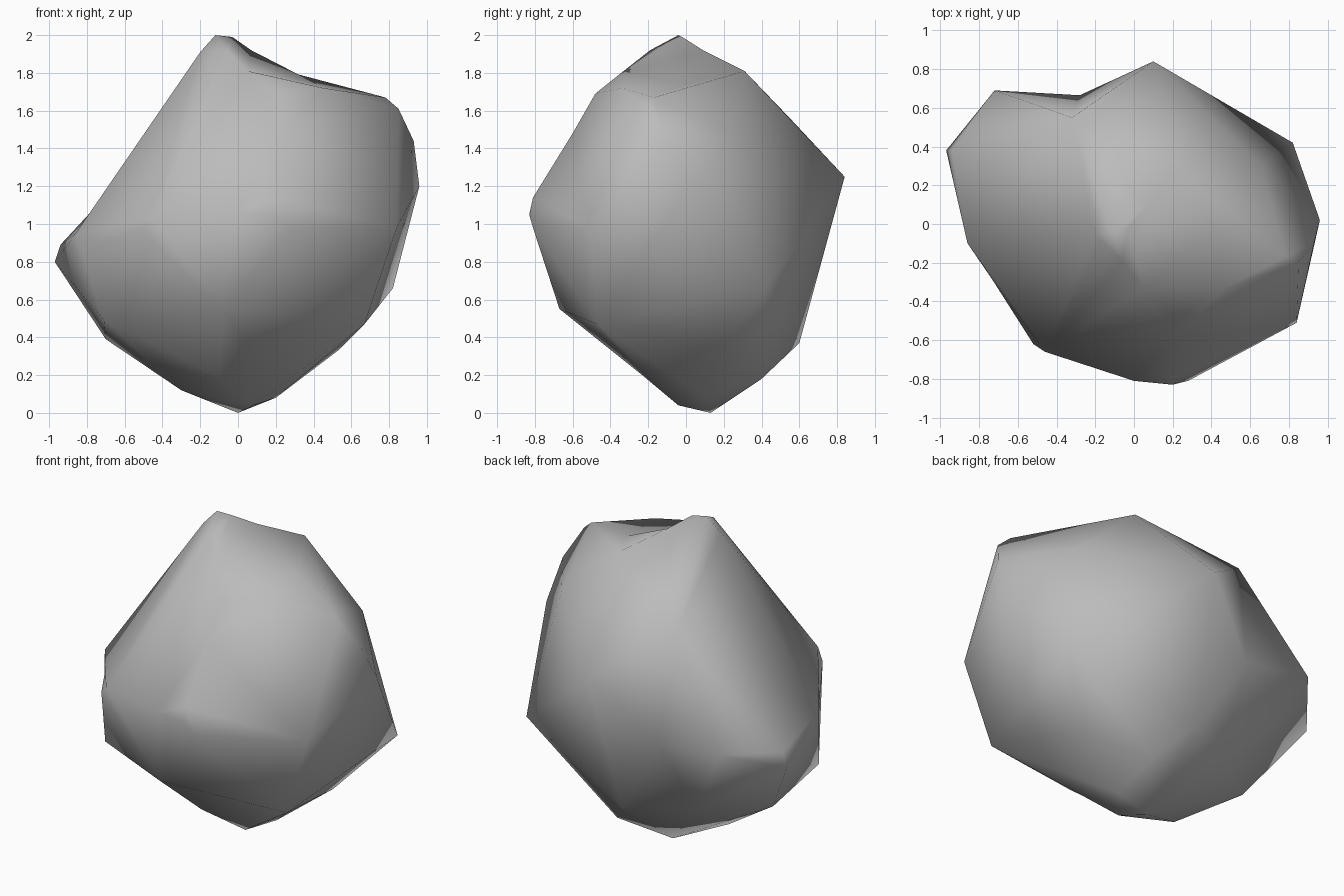
import bpy, bmesh
from mathutils import Vector

if "Cube" in bpy.data.objects:
    bpy.data.objects.remove(bpy.data.objects["Cube"])

# corner points of the boulder
points = [
    # summit and upper plateau
    (-.12, -.04, 2.0), (-.03, -.02, 1.99), (.07, .09, 1.92), (.25, .31, 1.81), (-.2, -.06, 1.91),
    (.78, -.17, 1.67), (.85, -.2, 1.61), (.42, -.02, 1.74), (.22, -.48, 1.69), (.66, .30, 1.45),
    (.05, -.33, 1.81), (-.06, -.19, 1.92), (.45, -.34, 1.72),
    # right side
    (.93, -.1, 1.44), (.96, .02, 1.2), (.82, .42, .66), (.84, -.51, .98), (.67, -.47, .47),
    # back
    (.1, .84, 1.25), (-.72, .69, .93), (-.32, .55, 1.56), (.03, .6, .37), (-.28, .665, .87),
    # left side
    (-.97, .38, .80), (-.94, .38, .89), (-.86, -.1, .95), (-.73, -.29, .9), (-.7, .13, .39),
    (-.71, -.31, .49),
    # front bumps
    (-.46, -.66, 1.03), (-.52, -.62, .97), (0, -.81, 1.06), (.2, -.83, 1.05), (.28, -.81, .98),
    (-.08, -.67, .55), (.2, -.6, 1.48), (.2, -.81, 1.14),
    # underside
    (0, .13, 0), (.08, -.04, .04), (.2, .1, .08), (.53, .19, .33), (.2, .4, .18), (-.3, 0, .12),
    (-.1, -.22, .19), (.05, -.4, .36), (-.33, .36, .35),
]
centre = Vector((0, 0, .95))

# join the points by wrapping their directions on a sphere, then move them to their true places
bm = bmesh.new()
place = {}
for p in points:
    v = bm.verts.new((Vector(p) - centre).normalized())
    place[v] = Vector(p)
bmesh.ops.convex_hull(bm, input=list(bm.verts))
for v, p in place.items():
    if v.is_valid:
        v.co = p

# turn edges that dent the surface, so that the faces bulge outward (hollows and plateau stay)
bm.normal_update()
for _ in range(4):
    for e in list(bm.edges):
        if not e.is_valid or len(e.link_faces) != 2 or e.calc_face_angle_signed() > -.12:
            continue
        if max(v.co.z for v in e.verts) > 1.7 and min(v.co.z for v in e.verts) > 1.5:
            continue
        if min(len(v.link_edges) for v in e.verts) < 5:
            continue
        f, g = e.link_faces
        a = next(v for v in f.verts if v not in e.verts)
        b = next(v for v in g.verts if v not in e.verts)
        if bm.edges.get((a, b)) or (a.co - b.co).length > 1.1:
            continue
        if (a.co - b.co).length > .6 and min(a.co.y, b.co.y) > .6:
            continue
        u, w = e.verts
        # both new triangles must face outward
        n = (b.co - a.co).cross(u.co - a.co).dot(a.co - centre)
        m = (b.co - a.co).cross(w.co - a.co).dot(a.co - centre)
        if n * m < 0 and min(abs(n), abs(m)) > .02:
            bmesh.utils.edge_rotate(e, True)
            bm.normal_update()
bmesh.ops.recalc_face_normals(bm, faces=list(bm.faces))
for f in bm.faces:
    f.smooth = True

mesh = bpy.data.meshes.new("boulder")
bm.to_mesh(mesh)
bm.free()
boulder = bpy.data.objects.new("boulder", mesh)
bpy.context.collection.objects.link(boulder)

stone = bpy.data.materials.new("grey stone")
stone.diffuse_color = (.5, .5, .5, 1)
stone.use_nodes = True
stone.node_tree.nodes["Principled BSDF"].inputs["Base Color"].default_value = stone.diffuse_color
mesh.materials.append(stone)
